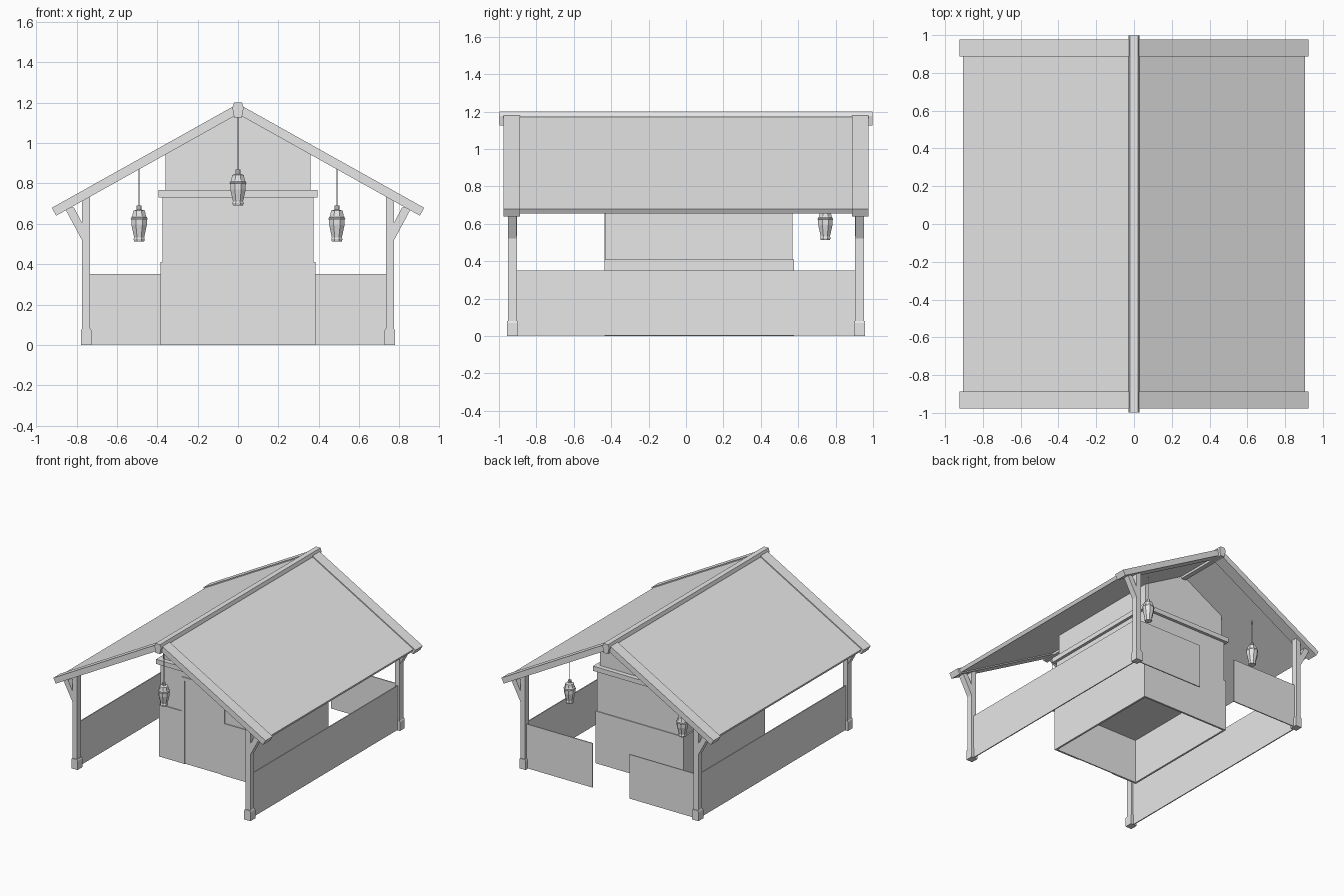
import bpy, bmesh, math

cube = bpy.data.objects.get("Cube")
if cube:
    bpy.data.objects.remove(cube, do_unlink=True)

grey = bpy.data.materials.new("plain_grey")
grey.use_nodes = True
GREY = (0.8, 0.8, 0.8, 1)
grey.diffuse_color = GREY
grey.node_tree.nodes["Principled BSDF"].inputs["Base Color"].default_value = GREY


def finish(name, bm):
    bmesh.ops.recalc_face_normals(bm, faces=bm.faces)
    mesh = bpy.data.meshes.new(name)
    bm.to_mesh(mesh)
    bm.free()
    mesh.materials.append(grey)
    obj = bpy.data.objects.new(name, mesh)
    bpy.context.collection.objects.link(obj)
    return obj


def prism(name, profile, y0, y1, side=1):
    """Extrude an x-z profile along y; side=-1 mirrors it in x."""
    bm = bmesh.new()
    face = bm.faces.new([bm.verts.new((side * x, y0, z)) for x, z in profile])
    out = bmesh.ops.extrude_face_region(bm, geom=[face])["geom"]
    verts = [v for v in out if isinstance(v, bmesh.types.BMVert)]
    bmesh.ops.translate(bm, verts=verts, vec=(0, y1 - y0, 0))
    return finish(name, bm)


def box(name, x0, x1, y0, y1, z0, z1, side=1):
    return prism(name, [(x0, z0), (x1, z0), (x1, z1), (x0, z1)], y0, y1, side)


def lathe(name, profile, x, y, z, steps=8):
    bm = bmesh.new()
    rings = []
    for r, h in profile:
        rings.append([bm.verts.new((x + r * math.cos(math.tau * (i + 0.5) / steps),
                                    y + r * math.sin(math.tau * (i + 0.5) / steps),
                                    z + h)) for i in range(steps)])
    for a, b in zip(rings, rings[1:]):
        for i in range(steps):
            j = (i + 1) % steps
            bm.faces.new((a[i], a[j], b[j], b[i]))
    bm.faces.new(rings[0])
    bm.faces.new(rings[-1])
    return finish(name, bm)


SLOPE = 0.559
FRONT, BACK = -0.43, 0.57      # hut body
WALL = 0.015
DOOR = 0.16


def roof_profile(top, bottom, end):
    """Sloping slab with its eave cut square to the slope."""
    drop = top - bottom
    inset = drop * SLOPE / (1 + SLOPE ** 2)
    low = end - inset
    return [(0, top), (end, top - SLOPE * end), (low, bottom - SLOPE * low), (0, bottom)]


# Hut: open base shell, upper block, cornice and attic
f, b = FRONT - 0.007, BACK + 0.007
for side, label in ((1, "left"), (-1, "right")):
    box(f"base_wall_{label}", 0.383 - WALL, 0.383, f, b, 0, 0.41, side)
    box(f"base_front_{label}", DOOR, 0.383, f, f + WALL, 0, 0.41, side)
    box(f"door_jamb_{label}", DOOR, 0.187, f, FRONT, 0.41, 0.68, side)
box("base_wall_back", -0.383, 0.383, b - WALL, b, 0, 0.41)
box("door_lintel", -DOOR, DOOR, f, FRONT, 0.652, 0.68)
box("door", -DOOR, DOOR, FRONT - 0.001, FRONT + 0.008, 0, 0.652)
box("upper_wall", -0.373, 0.373, FRONT, BACK, 0.35, 0.73)
box("cornice", -0.395, 0.395, FRONT - 0.023, BACK + 0.023, 0.73, 0.767)
edge = 1.156 - SLOPE * 0.36
prism("attic", [(-0.36, 0.767), (0.36, 0.767), (0.36, edge), (0, 1.156), (-0.36, edge)],
      FRONT + 0.013, BACK - 0.013)

# Roof: panels, raised gable trims and ridge beam
for side, label in ((1, "left"), (-1, "right")):
    prism(f"roof_panel_{label}", roof_profile(1.186, 1.154, 0.905), -0.9, 0.9, side)
    for y0, where in ((-0.977, "front"), (0.887, "back")):
        prism(f"roof_trim_{where}_{label}", roof_profile(1.195, 1.144, 0.923), y0, y0 + 0.09, side)
prism("ridge_beam", [(-0.019, 1.126), (0.019, 1.126), (0.028, 1.176), (0.02, 1.2),
                     (-0.02, 1.2), (-0.028, 1.176)], -0.997, 0.997)

# Posts with feet and outward braces at each corner, and fences between
post = [(0.734, 0), (0.774, 0), (0.774, 0.72), (0.734, 0.74)]
foot = [(0.725, 0), (0.779, 0), (0.779, 0.07), (0.774, 0.08), (0.73, 0.08), (0.725, 0.07)]
brace = [(0.77, 0.513), (0.77, 0.597), (0.812, 0.68), (0.86, 0.68)]
for side, label in ((1, "left"), (-1, "right")):
    for y, where in ((-0.928, "front"), (0.928, "back")):
        tag = f"{where}_{label}"
        prism(f"post_{tag}", post, y - 0.024, y + 0.024, side)
        prism(f"post_foot_{tag}", foot, y - 0.03, y + 0.03, side)
        prism(f"brace_{tag}", brace, y - 0.023, y + 0.023, side)
    box(f"side_fence_{label}", 0.75, 0.758, -0.91, 0.91, 0.003, 0.35, side)
    box(f"back_fence_{label}", DOOR, 0.74, 0.924, 0.932, 0.003, 0.35, side)

# Hanging lanterns: one at the front under the ridge, two at the back
body = [(0.027, 0), (0.03, 0.012), (0.027, 0.02), (0.041, 0.08), (0.042, 0.12),
        (0.037, 0.125), (0.031, 0.152), (0.013, 0.157), (0.013, 0.178)]
collar = [(0.043, 0.108), (0.046, 0.112), (0.043, 0.116)]
for x, y, z, top, label in ((0, -0.92, 0.69, 1.14, "front"),
                            (0.49, 0.745, 0.513, 0.885, "back_left"),
                            (-0.49, 0.745, 0.513, 0.885, "back_right")):
    lathe(f"lantern_{label}", body, x, y, z)
    lathe(f"lantern_collar_{label}", collar, x, y, z)
    lathe(f"lantern_cord_{label}", [(0.003, 0.17), (0.003, top - z)], x, y, z, 6)
